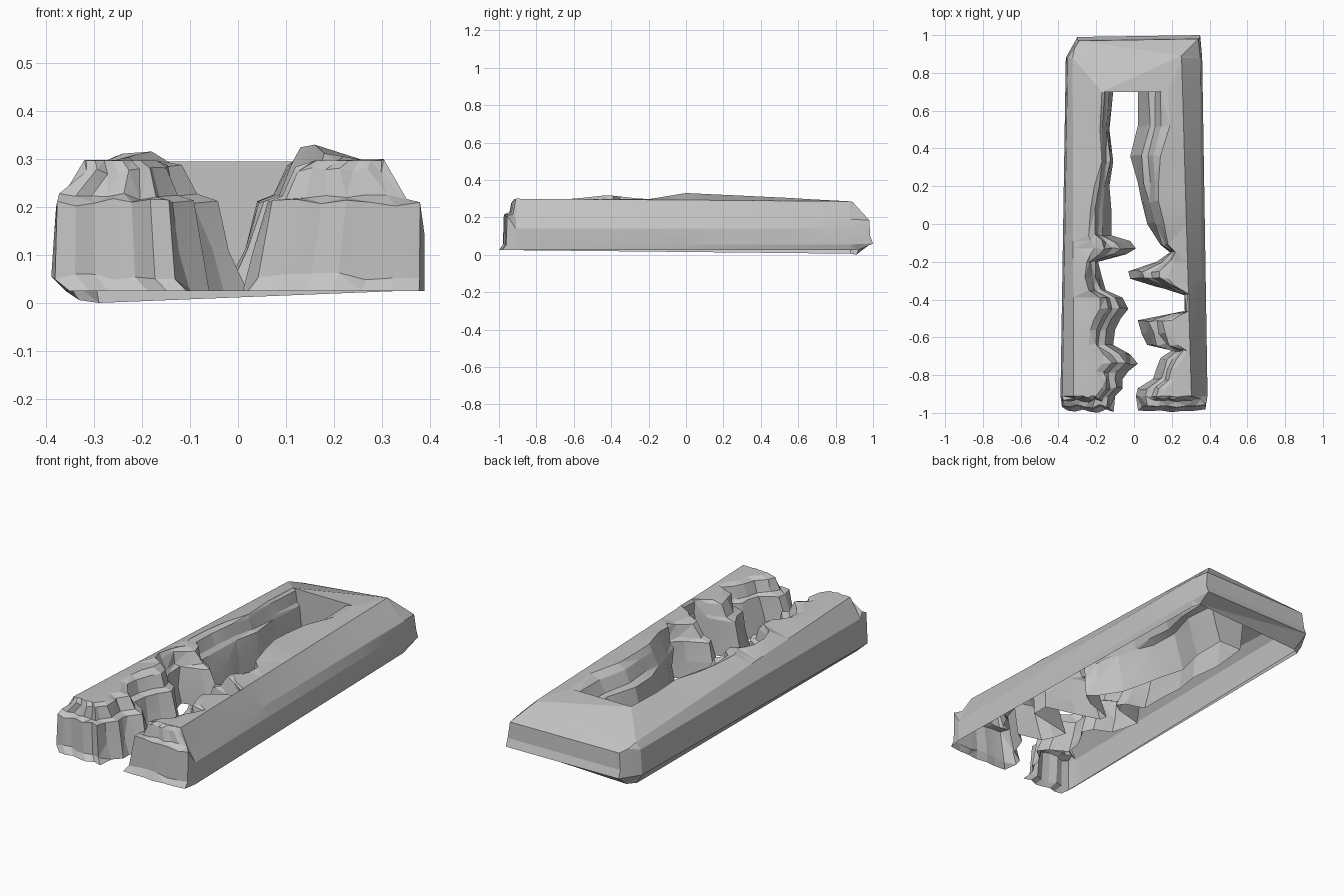
import bpy, bmesh, random

random.seed(4)
cube = bpy.data.objects.get("Cube")
if cube:
    bpy.data.objects.remove(cube)

stone = bpy.data.materials.new("grey stone")
stone.use_nodes = True
GREY = (0.55, 0.55, 0.55, 1)
stone.diffuse_color = GREY
stone.node_tree.nodes["Principled BSDF"].inputs["Base Color"].default_value = GREY

# Broken inner edge in hundredths: (y, rim x, foot x), from front to back
LEFT_EDGE = [(-91, -20, -10), (-87, -17, -6), (-82, -18, -6), (-78, -20, -3), (-74, -17, 2),
             (-69, -20, -2), (-64, -24, -11), (-56, -23, -10), (-50, -21, -7), (-45, -18, -3),
             (-39, -18, -6), (-35, -24, -15), (-28, -26, -17), (-20, -25, -19), (-16, -23, -4),
             (-13, -21, 1), (-9, -23, -2), (-6, -24, -12), (8, -23, -12), (20, -21, -13),
             (33, -17, -11), (50, -18, -13)]
RIGHT_EDGE = [(-91, 16, 1), (-87, 17, 2), (-82, 22, 10), (-76, 23, 12),
              (-71, 26, 14), (-67, 28, 20), (-64, 23, 7), (-58, 20, 4), (-51, 20, 2),
              (-48, 25, 17), (-46, 29, 27), (-37, 29, 27), (-33, 22, 11), (-29, 18, -2),
              (-25, 19, -3), (-20, 21, 12), (-15, 22, 19), (-11, 18, 14), (0, 16, 7),
              (12, 13, 4), (22, 13, 2), (36, 14, -2), (52, 19, 2)]
# Stepped inner face: share of the way from rim to foot, and height
STEPS = [(0.25, 0.285), (0.42, 0.225), (0.65, 0.21), (0.82, 0.11)]
OUTER = 5


def mix(a, b, t):
    return a + (b - a) * t


def inner_wall(y, rim, foot, rim_z, rough):
    """Rim, block step, ledge and foot of the inner face."""
    pts = [(rim, y, rim_z)]
    for t, z in STEPS:
        shift = random.uniform(-rough, rough)
        pts.append((mix(rim, foot, t) + shift, y + shift, z + shift / 2))
    return pts + [(foot, y, 0.025)]


def left_outer(y):
    t = (y + 0.95) / 1.9
    return [(mix(-0.36, -0.33, t), y, mix(0.025, 0.005, t)), (mix(-0.39, -0.36, t), y, 0.055),
            (mix(-0.385, -0.355, t), y, 0.13), (mix(-0.38, -0.35, t), y, mix(0.2, 0.185, t)),
            (mix(-0.32, -0.325, t), y, mix(0.3, 0.215, t))]


def right_outer(y):
    t = (y + 0.95) / 1.9
    return [(mix(0.39, 0.35, t), y, 0.025), (mix(0.39, 0.36, t), y, 0.055),
            (mix(0.39, 0.36, t), y, 0.14), (mix(0.36, 0.35, t), y, 0.19),
            (mix(0.305, 0.25, t), y, mix(0.3, 0.285, t))]


def side(edge, outer, peak, rise, front_run, back_run):
    rows = []
    for y, rim, foot in edge:
        y, rim, foot = y / 100, rim / 100, foot / 100
        run = front_run if y < peak else back_run
        rim_z = 0.297 + rise * max(0, 1 - abs(y - peak) / run)
        rows.append(outer(y) + inner_wall(y, rim, foot, rim_z, 0.008))
    return rows


def back_corner(x, y, crest, rim, foot):
    """Section through a rear corner: undercut base, band, slope and inner corner."""
    s = 1 if x > 0 else -1
    base_z = 0.025 if x > 0 else 0.0
    outer = [(x - 0.01 * s, y - 0.08, base_z), (x, y, 0.06), (x, y - 0.015, 0.1),
             (x - 0.01 * s, y - 0.02, 0.185), crest]
    return outer + inner_wall(0.7, rim, foot, 0.295, 0)


# Whole U-shaped shell: up the left side, across the back, down the right side
left = side(LEFT_EDGE, left_outer, -0.42, 0.022, 0.2, 0.2)
right = side(RIGHT_EDGE, right_outer, 0.0, 0.033, 0.2, 0.7)
left_turn = left_outer(0.88) + inner_wall(0.7, -0.17, -0.11, 0.295, 0)
right_turn = right_outer(0.88) + inner_wall(0.7, 0.18, 0.02, 0.295, 0)
sections = (left + [left_turn,
                    back_corner(-0.30, 0.99, (-0.315, 0.93, 0.2), -0.17, -0.11),
                    back_corner(0.35, 1.0, (0.25, 0.89, 0.283), 0.18, 0.02),
                    right_turn] + right[::-1])

bm = bmesh.new()
rings = [[bm.verts.new(p) for p in row] for row in sections]
for a, b in zip(rings, rings[1:]):
    for i in range(len(a) - 1):
        bm.faces.new((a[i], b[i], b[i + 1], a[i + 1]))

# Cracked front ends: brow, step, upright face and flared foot across several columns
FRONT = [(0.297, -0.91), (0.275, -0.925), (0.222, -0.935), (0.21, -0.965), (0.055, -0.97),
         (0.025, -0.99)]
COLUMNS = 7
for ring in (rings[0], rings[-1]):
    left_side = ring[:OUTER][::-1]
    inner_side = ring[OUTER:]
    # Match the heights of both borders: the ridge is used twice on the outer side
    outer_side = [left_side[0], left_side[0]] + left_side[1:]
    grid = [outer_side]
    for c in range(COLUMNS):
        t = c / (COLUMNS - 1)
        lump = random.uniform(-0.012, 0.012)
        column = []
        for (z, y), o, i in zip(FRONT, outer_side, inner_side):
            x = mix(o.co.x, i.co.x, mix(0.03, 0.97, t))
            sag = random.uniform(-0.008, 0.008) if 0.03 < z < 0.29 else 0
            column.append(bm.verts.new((x, max(y + lump, -1.0), z + sag)))
        grid.append(column)
    grid.append(inner_side)
    for a, b in zip(grid, grid[1:]):
        for k in range(len(a) - 1):
            quad = list(dict.fromkeys((a[k], b[k], b[k + 1], a[k + 1])))
            bm.faces.new(quad)
    # Close the brow against the crest
    bm.faces.new([column[0] for column in grid])

bmesh.ops.remove_doubles(bm, verts=bm.verts, dist=0.0005)
bmesh.ops.triangulate(bm, faces=[f for f in bm.faces if len(f.verts) > 3])
bmesh.ops.recalc_face_normals(bm, faces=bm.faces)
# Keep the open shell facing outward
top = max(bm.faces, key=lambda f: f.calc_area() * abs(f.normal.z))
if top.normal.z < 0:
    bmesh.ops.reverse_faces(bm, faces=bm.faces)

mesh = bpy.data.meshes.new("broken_trough")
bm.to_mesh(mesh)
bm.free()
mesh.materials.append(stone)
trough = bpy.data.objects.new("broken_trough", mesh)
bpy.context.collection.objects.link(trough)
bpy.context.view_layer.objects.active = trough
trough.select_set(True)
bpy.ops.object.shade_smooth_by_angle(angle=0.15)
